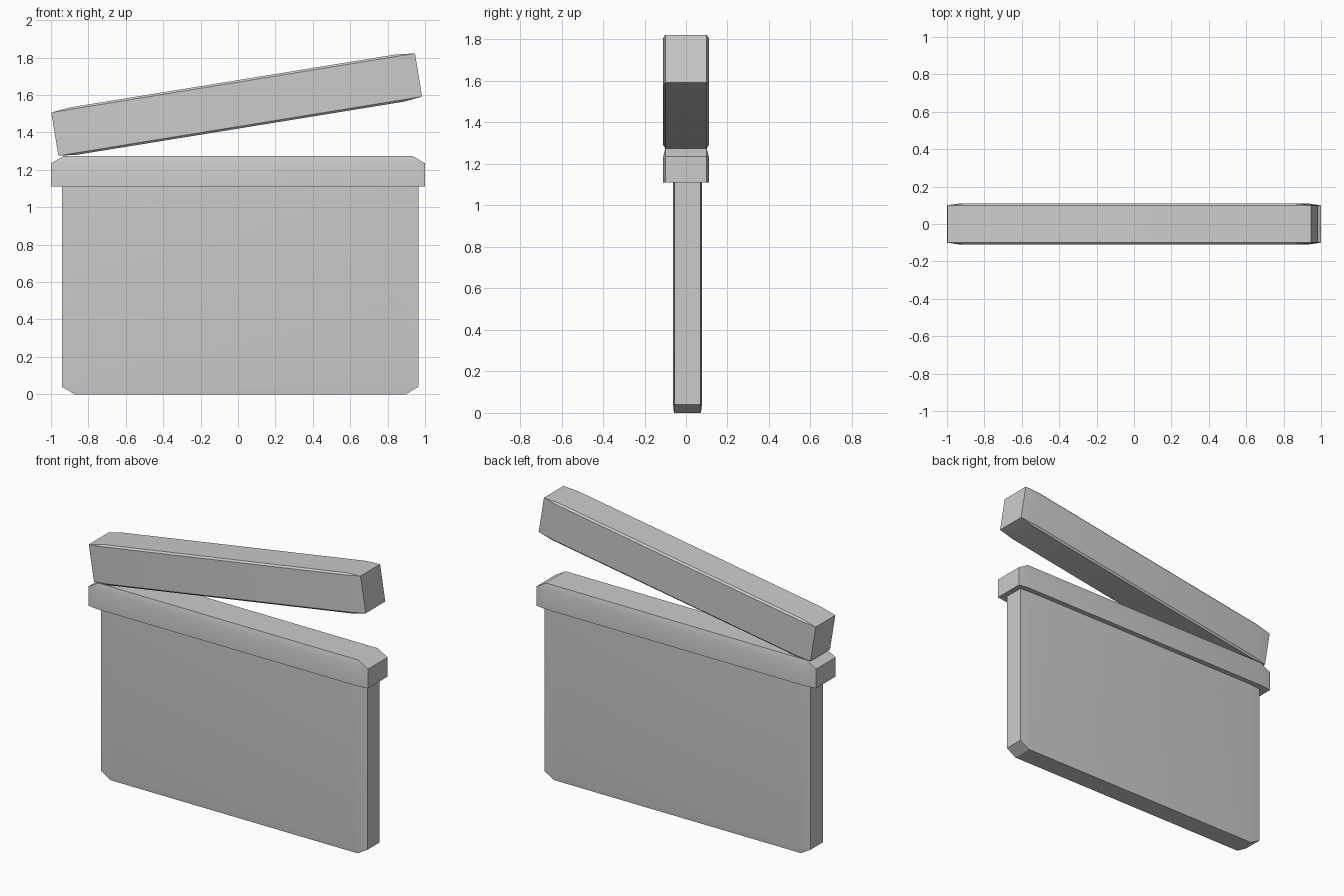
import bpy, bmesh, math
from itertools import product

if "Cube" in bpy.data.objects:
    bpy.data.objects.remove(bpy.data.objects["Cube"])


def chamfered_block(name, points, location=(0, 0, 0), tilt=0):
    """Solid from corner points, each mirrored across x and y."""
    bm = bmesh.new()
    for x, y, z in points:
        for sx, sy in product((-1, 1), repeat=2):
            bm.verts.new((sx * x, sy * y, z))
    bmesh.ops.convex_hull(bm, input=bm.verts[:])
    bmesh.ops.dissolve_limit(bm, angle_limit=math.radians(0.5),
                             verts=bm.verts[:], edges=bm.edges[:])
    bmesh.ops.recalc_face_normals(bm, faces=bm.faces[:])
    mesh = bpy.data.meshes.new(name)
    bm.to_mesh(mesh)
    bm.free()
    obj = bpy.data.objects.new(name, mesh)
    bpy.context.collection.objects.link(obj)
    obj.location = location
    obj.rotation_euler.y = -tilt
    bpy.ops.object.select_all(action='DESELECT')
    obj.select_set(True)
    bpy.context.view_layer.objects.active = obj
    bpy.ops.object.shade_smooth_by_angle(angle=math.radians(25))
    return obj


# Thin body: narrower ends, chamfered bottom corners
chamfered_block("body", [
    (0.885, 0.065, 0.0),
    (0.953, 0.063, 0.04), (0.86, 0.07, 0.04),
    (0.953, 0.063, 1.12), (0.86, 0.07, 1.12),
], location=(0.012, 0.007, 0))

# Rim: straight band with a chamfered top
chamfered_block("rim", [
    (1.0, 0.10, 1.11), (0.93, 0.11, 1.11),
    (1.0, 0.10, 1.235), (0.93, 0.11, 1.235),
    (0.93, 0.10, 1.275),
])

# Lid: bar bulging slightly between its end faces, propped open
lid_half = [(0.985, 0.10, 0.117), (0.885, 0.11, 0.117), (0.885, 0.10, 0.128)]
chamfered_block("lid", lid_half + [(x, y, -z) for x, y, z in lid_half],
                location=(-0.007, 0, 1.549), tilt=math.radians(9.23))
